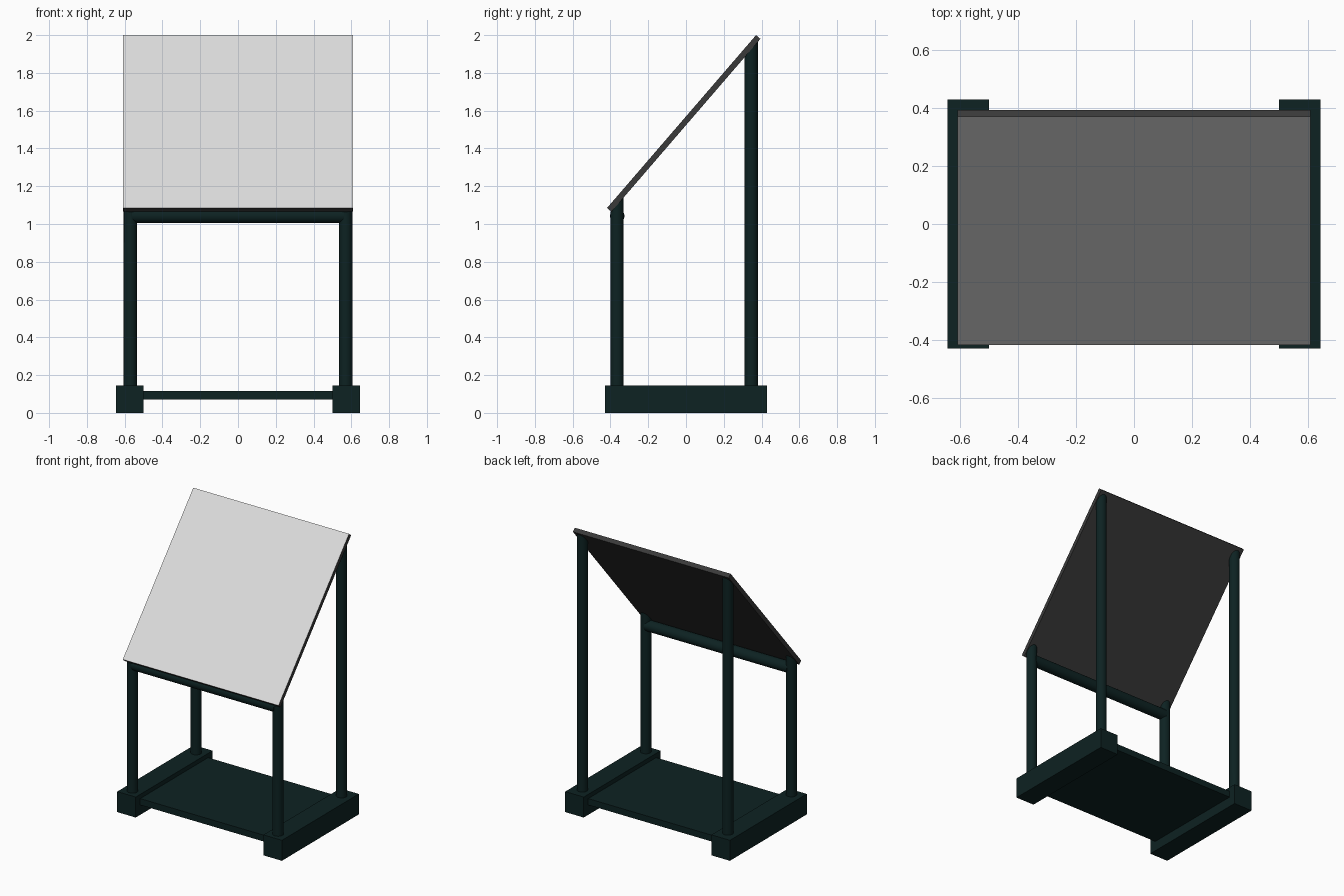
import bpy, bmesh, math
from mathutils import Vector, Matrix

if "Cube" in bpy.data.objects:
    bpy.data.objects.remove(bpy.data.objects["Cube"])


def material(name, rgb):
    m = bpy.data.materials.new(name)
    m.diffuse_color = (*rgb, 1)
    m.use_nodes = True
    m.node_tree.nodes["Principled BSDF"].inputs["Base Color"].default_value = m.diffuse_color
    return m


TEAL = material("dark teal paint", (0.004, 0.016, 0.016))
CHARCOAL = material("charcoal edge", (0.042, 0.042, 0.042))
PALE = material("pale grey sheet", (0.72, 0.72, 0.72))


def finish(name, bm, mats, smooth=False):
    bmesh.ops.recalc_face_normals(bm, faces=bm.faces)
    me = bpy.data.meshes.new(name)
    bm.to_mesh(me)
    bm.free()
    for m in mats:
        me.materials.append(m)
    ob = bpy.data.objects.new(name, me)
    bpy.context.collection.objects.link(ob)
    if smooth:
        bpy.ops.object.select_all(action='DESELECT')
        bpy.context.view_layer.objects.active = ob
        ob.select_set(True)
        bpy.ops.object.shade_smooth_by_angle(angle=math.radians(35))
    return ob


def box(name, lo, hi, mat):
    lo, hi = Vector(lo), Vector(hi)
    bm = bmesh.new()
    bmesh.ops.create_cube(bm, size=1, matrix=Matrix.Translation((lo + hi) / 2)
                          @ Matrix.Diagonal((*(hi - lo), 1)))
    return finish(name, bm, [mat])


def underside(y):
    # height of the sloping panel's lower face
    return 1.065 + (y + 0.395) * 0.915 / 0.789


def post(name, x, y):
    # round post with its top cut to the panel slope
    bm = bmesh.new()
    bmesh.ops.create_cone(bm, cap_ends=True, segments=32, radius1=0.035, radius2=0.035,
                          depth=1, matrix=Matrix.Translation((x, y, 0.5)))
    for v in bm.verts:
        v.co.z = underside(v.co.y) + 0.004 if v.co.z > 0.5 else 0.12
    finish(name, bm, [TEAL], True)


# base beams and posts on both sides
for side, s in (("left", -1), ("right", 1)):
    xs = sorted((s * 0.50, s * 0.645))
    box(side + "_base_beam", (xs[0], -0.43, 0), (xs[1], 0.43, 0.145), TEAL)
    post(side + "_front_post", s * 0.57, -0.365)
    post(side + "_back_post", s * 0.57, 0.345)

# floor plate between the beams
box("base_plate", (-0.505, -0.38, 0.07), (0.505, 0.38, 0.115), TEAL)

# round crossbar joining the front posts
bm = bmesh.new()
bmesh.ops.create_cone(bm, cap_ends=True, segments=32, radius1=0.038, radius2=0.038, depth=1.12,
                      matrix=Matrix.Translation((0, -0.364, 1.043)) @ Matrix.Rotation(math.pi / 2, 4, 'Y'))
finish("front_crossbar", bm, [TEAL], True)

# sloping display panel with a pale upper face
bm = bmesh.new()
profile = [(-0.418, 1.085), (0.371, 2.0), (0.394, 1.98), (-0.395, 1.065)]
face = bm.faces.new([bm.verts.new((-0.61, y, z)) for y, z in profile])
ext = bmesh.ops.extrude_face_region(bm, geom=[face])
bmesh.ops.translate(bm, vec=(1.22, 0, 0),
                    verts=[g for g in ext["geom"] if isinstance(g, bmesh.types.BMVert)])
bmesh.ops.recalc_face_normals(bm, faces=bm.faces)
for f in bm.faces:
    f.material_index = 1 if f.normal.y < -0.5 and f.normal.z > 0.5 else 0
finish("display_panel", bm, [CHARCOAL, PALE])
